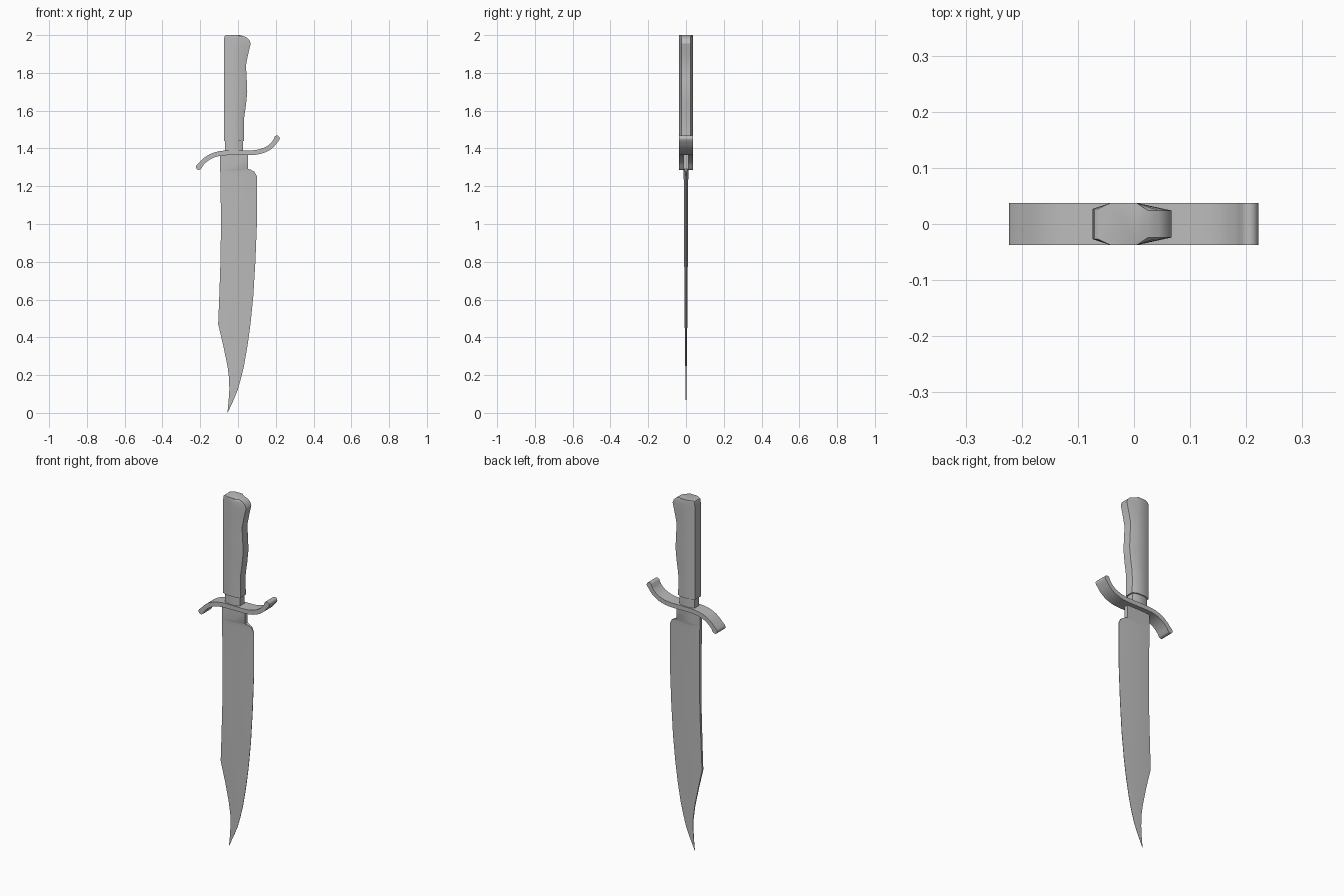
import bpy, bmesh, math
from mathutils import Vector
from mathutils.geometry import interpolate_bezier

cube = bpy.data.objects.get("Cube")
if cube:
    bpy.data.objects.remove(cube, do_unlink=True)

steel = bpy.data.materials.new("plain grey")
steel.use_nodes = True
grey = (0.5, 0.5, 0.5, 1)
steel.diffuse_color = grey
steel.node_tree.nodes["Principled BSDF"].inputs["Base Color"].default_value = grey


def loft(name, rings, angle=30):
    """Skin a list of equal-length closed rings and cap both ends."""
    bm = bmesh.new()
    rows = [[bm.verts.new(p) for p in ring] for ring in rings]
    n = len(rows[0])
    for a, b in zip(rows, rows[1:]):
        for i in range(n):
            j = (i + 1) % n
            bm.faces.new((a[i], a[j], b[j], b[i]))
    bm.faces.new(rows[0][::-1])
    bm.faces.new(rows[-1])
    bmesh.ops.recalc_face_normals(bm, faces=bm.faces)
    mesh = bpy.data.meshes.new(name)
    bm.to_mesh(mesh)
    bm.free()
    mesh.materials.append(steel)
    obj = bpy.data.objects.new(name, mesh)
    bpy.context.collection.objects.link(obj)
    bpy.ops.object.select_all(action='DESELECT')
    obj.select_set(True)
    bpy.context.view_layer.objects.active = obj
    bpy.ops.object.shade_smooth_by_angle(angle=math.radians(angle))
    return obj


def mirrored(half, z):
    """Ring from (x, y) points on one side, mirrored across y."""
    return [(x, y, z) for x, y in half] + [(x, -y, z) for x, y in reversed(half)]


# Blade: height, spine x, edge x, spine half thickness, edge half thickness
blade_rows = [
    (1.37, -.095, .052, .012, .012), (1.292, -.094, .052, .012, .012),
    (1.288, -.094, .066, .012, .008), (1.277, -.094, .087, .012, .004),
    (1.25, -.093, .101, .012, .001), (1.0, -.09, .1, .0105, .001),
    (.8, -.093, .092, .0095, .001), (.62, -.099, .081, .008, .001),
    (.47, -.105, .066, .007, .001), (.36, -.079, .051, .005, .001),
    (.25, -.056, .032, .004, .001), (.18, -.047, .015, .003, .001),
    (.12, -.046, -.002, .002, .0008), (.06, -.05, -.027, .0012, .0006),
    (0, -.056, -.055, .0004, .0004),
]
rings = []
for z, back, edge, thick, thin in blade_rows:
    mid = back + 0.4 * (edge - back)
    rings.append(mirrored([(back, thick * 0.85), (mid, thick), (edge, thin)], z))
loft("blade", rings)

# Grip: faceted section with a finger-shaped front
grip_rows = [
    (1.44, -.074, .033), (1.5, -.074, .031), (1.56, -.074, .032),
    (1.63, -.074, .042), (1.7, -.074, .049), (1.77, -.074, .046),
    (1.84, -.074, .042), (1.9, -.074, .054), (1.955, -.074, .067),
    (1.975, -.074, .06), (1.988, -.073, .045), (1.996, -.07, .025), (2.0, -.064, .008),
]
rings = []
for z, back, front in grip_rows:
    shoulder = min(0.005, front - 0.005)
    rings.append(mirrored([(back, .027), (-.042, .0375), (shoulder, .0375),
                           (front, .024)], z))
loft("grip", rings)

# Collar between grip and guard
collar = [(-.068, .021), (-.042, .031), (0, .031), (.026, .02)]
loft("collar", [mirrored(collar, 1.375), mirrored(collar, 1.445)])

# Guard: an S-curved strap with rounded, slightly swollen ends
curves = [((-.207, 1.302), (-.165, 1.36), (-.12, 1.377), (-.04, 1.377)),
          ((-.04, 1.377), (0, 1.377), (.03, 1.377), (.07, 1.377)),
          ((.07, 1.377), (.13, 1.38), (.18, 1.4), (.206, 1.453))]
path = []
for c in curves:
    pts = interpolate_bezier(*[Vector((x, 0, z)) for x, z in c], 12)
    path += pts[1 if path else 0:]

upper, lower = [], []
last = len(path) - 1
for i, p in enumerate(path):
    t = (path[min(i + 1, last)] - path[max(i - 1, 0)]).normalized()
    normal = Vector((-t.z, 0, t.x))
    half = 0.0155 if i in (0, last) else 0.0125
    upper.append(p + normal * half)
    lower.append(p - normal * half)


def end_cap(start, stop, centre):
    """Half circle of points turning clockwise from start to stop."""
    arm = start - centre
    turn = math.pi / 6
    return [centre + Vector((arm.x * math.cos(k * turn) + arm.z * math.sin(k * turn), 0,
                             arm.z * math.cos(k * turn) - arm.x * math.sin(k * turn)))
            for k in range(1, 6)]


outline = (upper + end_cap(upper[-1], lower[-1], path[-1])
           + lower[::-1] + end_cap(lower[0], upper[0], path[0]))
loft("guard", [[(p.x, y, p.z) for p in outline] for y in (-.037, .037)], 35)
